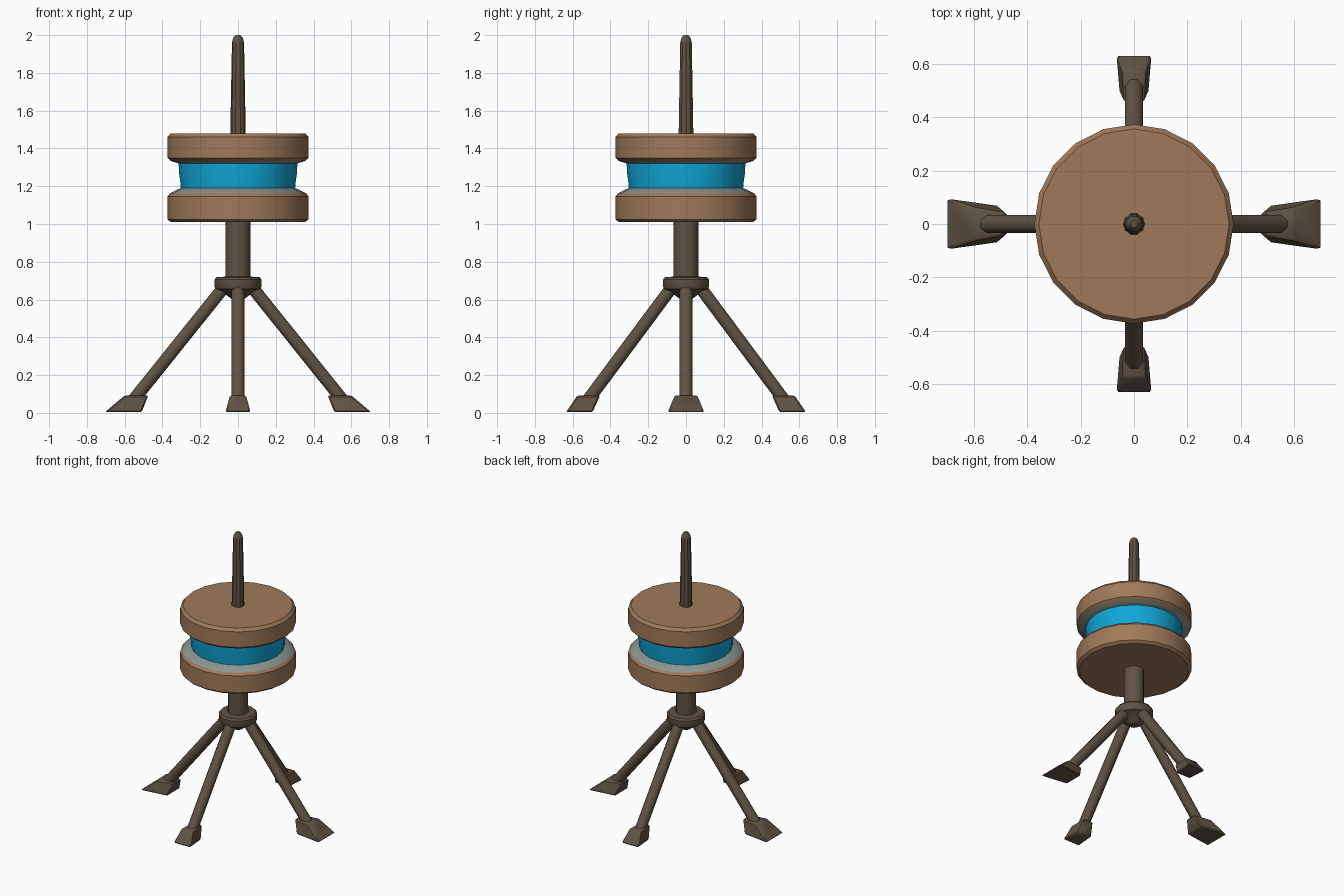
import bpy, bmesh, math
from mathutils import Vector, Matrix

if "Cube" in bpy.data.objects:
    bpy.data.objects.remove(bpy.data.objects["Cube"])


def mat(name, rgb):
    m = bpy.data.materials.new(name)
    m.diffuse_color = (*rgb, 1)
    m.use_nodes = True
    m.node_tree.nodes["Principled BSDF"].inputs["Base Color"].default_value = m.diffuse_color
    return m


DARK = mat("dark_wood", (0.114, 0.087, 0.058))
TAN = mat("tan_wood", (0.35, 0.195, 0.102))
BLUE = mat("bright_blue", (0.005, 0.39, 0.68))
GREY = mat("grey_teal", (0.25, 0.30, 0.28))


def finish(name, bm, mats, angle=35):
    bmesh.ops.recalc_face_normals(bm, faces=bm.faces)
    me = bpy.data.meshes.new(name)
    bm.to_mesh(me)
    bm.free()
    for m in mats:
        me.materials.append(m)
    ob = bpy.data.objects.new(name, me)
    bpy.context.collection.objects.link(ob)
    bpy.context.view_layer.objects.active = ob
    for o in bpy.context.selected_objects:
        o.select_set(False)
    ob.select_set(True)
    bpy.ops.object.shade_smooth_by_angle(angle=math.radians(angle))
    return ob


def loft(bm, rings, bands=None):
    """Join equal-length rings of points and cap both ends."""
    vs = [[bm.verts.new(p) for p in r] for r in rings]
    n = len(vs[0])
    for k in range(len(vs) - 1):
        for i in range(n):
            j = (i + 1) % n
            f = bm.faces.new((vs[k][i], vs[k][j], vs[k + 1][j], vs[k + 1][i]))
            f.material_index = bands[k] if bands else 0
    bm.faces.new(vs[0])
    bm.faces.new(vs[-1])


def lathe(name, profile, n, mats, bands=None):
    bm = bmesh.new()
    loft(bm, [[(r * math.cos(math.tau * i / n), r * math.sin(math.tau * i / n), z)
               for i in range(n)] for r, z in profile], bands)
    return finish(name, bm, mats)


# Spool: two wooden discs around a blue core, grey inner slopes
lathe("lower_disc", [(0.355, 1.01), (0.374, 1.025), (0.374, 1.145), (0.36, 1.163),
                     (0.30, 1.192)], 20, [TAN, GREY], [0, 0, 0, 1])
lathe("blue_core", [(0.302, 1.18), (0.305, 1.22), (0.312, 1.27), (0.315, 1.33)], 20, [BLUE])
lathe("upper_disc", [(0.305, 1.318), (0.355, 1.333), (0.374, 1.35), (0.374, 1.46),
                     (0.357, 1.48)], 20, [TAN, GREY], [1, 0, 0, 0])

# Centre pole parts
lathe("mast", [(0.041, 1.47), (0.037, 1.7), (0.032, 1.96), (0.026, 1.985), (0.013, 2.0)], 10, [DARK])
lathe("column", [(0.067, 0.68), (0.065, 1.02)], 12, [DARK])
lathe("collar", [(0.03, 0.60), (0.09, 0.645), (0.118, 0.655), (0.125, 0.67), (0.125, 0.705),
                 (0.115, 0.718), (0.06, 0.722)], 14, [DARK])


def leg(name, end, rot):
    a, b = Vector((0.075, 0, 0.665)), Vector((end, 0, 0.06))
    d = (b - a).normalized()
    u, v = d.cross(Vector((0, 1, 0))), Vector((0, 1, 0))
    bm = bmesh.new()
    loft(bm, [[c + 0.036 * (u * math.cos(math.tau * (i + .5) / 8) + v * math.sin(math.tau * (i + .5) / 8))
               for i in range(8)] for c in (a, b)])
    bm.transform(Matrix.Rotation(rot, 4, 'Z'))
    finish(name, bm, [DARK], 50)


def foot(name, low, high, rot):
    # each level: inner x, outer x, inner half width, outer half width
    def ring(q, z):
        return [(q[0], -q[2], z), (q[1], -q[3], z), (q[1], q[3], z), (q[0], q[2], z)]
    bm = bmesh.new()
    loft(bm, [ring(low, 0.004), ring(high, 0.092)])
    bmesh.ops.bevel(bm, geom=list(bm.edges), offset=0.007, segments=1, affect='EDGES')
    bm.transform(Matrix.Rotation(rot, 4, 'Z'))
    finish(name, bm, [DARK])


# Four legs: the side pair has wider, longer feet than the front and back pair
for k, side in enumerate(("right", "back", "left", "front")):
    rot = k * math.pi / 2
    if k % 2 == 0:
        leg(side + "_leg", 0.56, rot)
        foot(side + "_foot", (0.51, 0.705, 0.07, 0.097), (0.475, 0.60, 0.04, 0.062), rot)
    else:
        leg(side + "_leg", 0.525, rot)
        foot(side + "_foot", (0.495, 0.635, 0.055, 0.067), (0.455, 0.575, 0.037, 0.043), rot)
